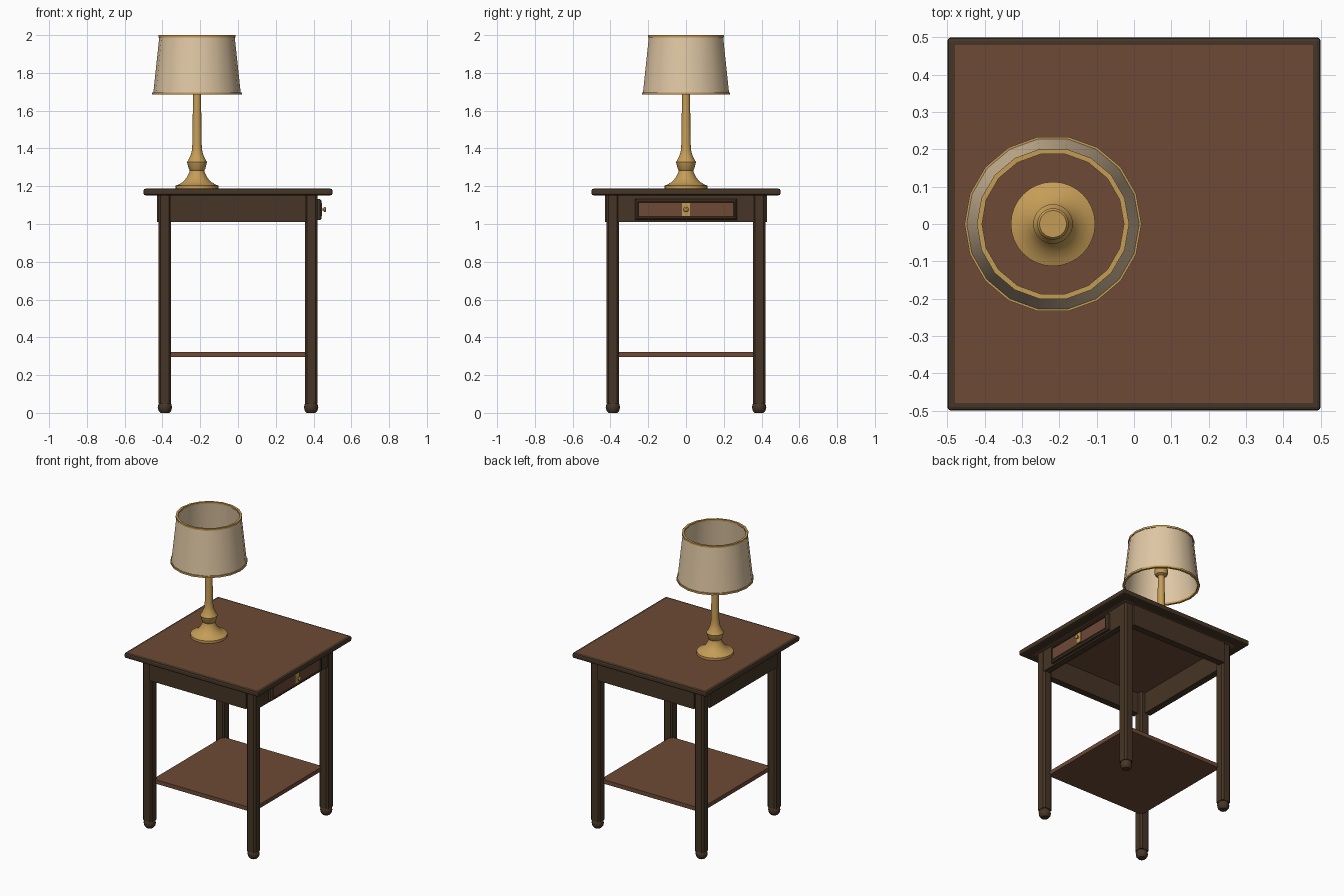
import bpy, bmesh, math

if "Cube" in bpy.data.objects:
    bpy.data.objects.remove(bpy.data.objects["Cube"])


def material(name, rgb):
    m = bpy.data.materials.new(name)
    m.diffuse_color = (*rgb, 1)
    m.use_nodes = True
    m.node_tree.nodes["Principled BSDF"].inputs["Base Color"].default_value = m.diffuse_color
    return m


DARK = material("dark wood", (0.061, 0.036, 0.019))
BROWN = material("red brown wood", (0.155, 0.068, 0.037))
GOLD = material("brass", (0.56, 0.335, 0.095))
CREAM = material("cream fabric", (0.74, 0.57, 0.37))


def finish(name, bm, *mats):
    bmesh.ops.recalc_face_normals(bm, faces=bm.faces)
    me = bpy.data.meshes.new(name)
    bm.to_mesh(me)
    bm.free()
    ob = bpy.data.objects.new(name, me)
    bpy.context.collection.objects.link(ob)
    for m in mats:
        me.materials.append(m)
    return ob


def box_mesh(lo, hi, bevel=0, segments=1, pick=lambda e: True):
    bm = bmesh.new()
    bmesh.ops.create_cube(bm, size=1)
    for v in bm.verts:
        v.co = [(a + b) / 2 + c * (b - a) for a, b, c in zip(lo, hi, v.co)]
    if bevel:
        bmesh.ops.bevel(bm, geom=[e for e in bm.edges if pick(e)], offset=bevel,
                        segments=segments, profile=0.5, affect='EDGES')
    return bm


def box(name, lo, hi, mat, **kw):
    return finish(name, box_mesh(lo, hi, **kw), mat)


def lathe(name, profile, mat, n, at, closed=False, axis='Z', angle=35):
    """Revolve (radius, height) points; open profiles get end caps."""
    bm = bmesh.new()
    rings = []
    for r, h in profile:
        ring = []
        for i in range(n):
            a = 2 * math.pi * i / n
            c, s = r * math.cos(a), r * math.sin(a)
            co = (c, s, h) if axis == 'Z' else (h, c, s)
            ring.append(bm.verts.new([p + q for p, q in zip(co, at)]))
        rings.append(ring)
    pairs = list(zip(rings, rings[1:]))
    if closed:
        pairs.append((rings[-1], rings[0]))
    else:
        bm.faces.new(rings[0])
        bm.faces.new(rings[-1])
    for a, b in pairs:
        for i in range(n):
            j = (i + 1) % n
            bm.faces.new((a[i], a[j], b[j], b[i]))
    ob = finish(name, bm, mat)
    bpy.ops.object.select_all(action='DESELECT')
    ob.select_set(True)
    bpy.context.view_layer.objects.active = ob
    bpy.ops.object.shade_smooth_by_angle(angle=math.radians(angle))
    return ob


def vertical(e):
    return abs(e.verts[0].co.z - e.verts[1].co.z) > 0.001


# Table top: dark rounded rim with a brown field above and below
bm = box_mesh((-0.5, -0.5, 1.152), (0.5, 0.5, 1.187), bevel=0.01, segments=2)
bm.normal_update()
for sign, edge in ((1, 0.476), (-1, 0.42)):
    face = max(bm.faces, key=lambda f: f.calc_center_median().z * sign)
    bmesh.ops.inset_region(bm, faces=[face], thickness=0.49 - edge)
    face.material_index = 1
finish("table_top", bm, DARK, BROWN)

# Legs with chamfered corners and bun feet
for sx in (-1, 1):
    for sy in (-1, 1):
        x, y, w = sx * 0.387, sy * 0.387, 0.033
        box("leg", (x - w, y - w, 0.05), (x + w, y + w, 1.155), DARK,
            bevel=0.01, pick=vertical)
        lathe("foot", [(0.024, 0), (0.034, 0.012), (0.038, 0.03), (0.034, 0.046),
                       (0.027, 0.056)], DARK, 12, (x, y, 0))

# Apron boards between the legs
for s in (-1, 1):
    a, b = sorted((s * 0.385, s * 0.43))
    box("side_apron", (-0.36, a, 1.01), (0.36, b, 1.155), DARK)
box("back_apron", (-0.43, -0.36, 1.01), (-0.385, 0.36, 1.155), DARK)
box("drawer_apron", (0.375, -0.36, 1.01), (0.418, 0.36, 1.155), DARK)

# Lower shelf
box("shelf", (-0.372, -0.372, 0.295), (0.372, 0.372, 0.322), BROWN)

# Drawer front: chamfered dark frame with a sunk brown panel
bm = box_mesh((0.41, -0.27, 1.02), (0.443, 0.27, 1.133), bevel=0.01,
              pick=lambda e: all(v.co.x > 0.44 for v in e.verts))
bm.normal_update()
front = max(bm.faces, key=lambda f: f.calc_center_median().x)
bmesh.ops.inset_region(bm, faces=[front], thickness=0.01)
bmesh.ops.inset_region(bm, faces=[front], thickness=0.002, depth=-0.006)
front.material_index = 1
finish("drawer_front", bm, DARK, BROWN)

# Drawer plate and knob
box("drawer_plate", (0.434, -0.022, 1.043), (0.444, 0.022, 1.111), GOLD)
lathe("drawer_knob", [(0.006, 0.44), (0.006, 0.452), (0.014, 0.456), (0.014, 0.462),
                      (0.007, 0.467)], GOLD, 12, (0, 0, 1.077), axis='X')

# Lamp stand with flared base, collar, tapered pole and socket
LAMP = (-0.217, 0, 0)
lathe("lamp_stand", [(0.113, 1.186), (0.113, 1.203), (0.098, 1.209), (0.075, 1.222),
                     (0.055, 1.245), (0.041, 1.272), (0.038, 1.284), (0.043, 1.290),
                     (0.053, 1.328), (0.046, 1.338), (0.034, 1.365), (0.028, 1.385),
                     (0.025, 1.42), (0.020, 1.755), (0.036, 1.762), (0.042, 1.775),
                     (0.042, 1.795), (0.036, 1.803)], GOLD, 32, LAMP)

# Open tapered shade and its two trim rings
lathe("lamp_shade", [(0.232, 1.688), (0.199, 1.997), (0.194, 1.997), (0.227, 1.688)],
      CREAM, 18, LAMP, closed=True)
for name, r, z in (("shade_bottom_trim", 0.230, 1.685), ("shade_top_trim", 0.197, 1.988)):
    lathe(name, [(r - 0.007, z), (r + 0.007, z), (r + 0.007, z + 0.012),
                 (r - 0.007, z + 0.012)], GOLD, 18, LAMP, closed=True)
